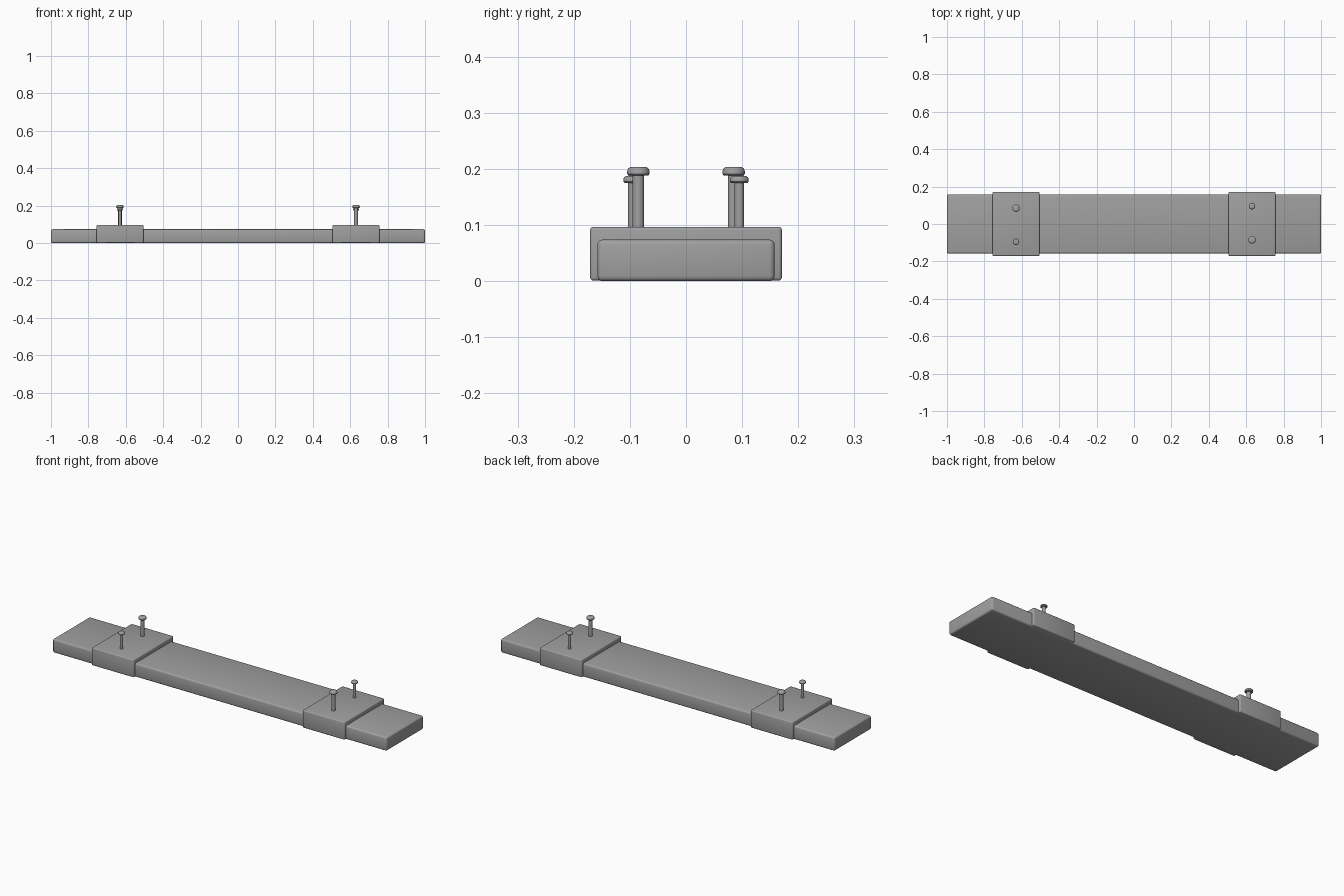
import bpy, bmesh, math

if "Cube" in bpy.data.objects:
    bpy.data.objects.remove(bpy.data.objects["Cube"])

grey = bpy.data.materials.new("mid_grey")
grey.diffuse_color = (0.35, 0.35, 0.35, 1)
grey.use_nodes = True
grey.node_tree.nodes["Principled BSDF"].inputs["Base Color"].default_value = grey.diffuse_color


def finish(name, bm):
    mesh = bpy.data.meshes.new(name)
    bm.to_mesh(mesh)
    bm.free()
    mesh.materials.append(grey)
    ob = bpy.data.objects.new(name, mesh)
    bpy.context.collection.objects.link(ob)
    bpy.context.view_layer.objects.active = ob
    ob.select_set(True)
    bpy.ops.object.shade_smooth_by_angle(angle=math.radians(35))
    ob.select_set(False)
    return ob


def rounded_box(name, x0, x1, half_y, z0, z1, bevel):
    bm = bmesh.new()
    bmesh.ops.create_cube(bm, size=1)
    for v in bm.verts:
        v.co = ((x0 + x1) / 2 + v.co.x * (x1 - x0), v.co.y * 2 * half_y,
                (z0 + z1) / 2 + v.co.z * (z1 - z0))
    bmesh.ops.bevel(bm, geom=bm.edges[:], offset=bevel, segments=3,
                    profile=0.5, affect='EDGES')
    return finish(name, bm)


def bolt(name, x, y, z0, shaft_r, head_r, head_z, top):
    # lathed shaft and rounded head
    h = top - head_z
    profile = [(0, z0), (shaft_r, z0), (shaft_r, head_z), (head_r * 0.85, head_z),
               (head_r, head_z + h * 0.2), (head_r, head_z + h * 0.5),
               (head_r * 0.92, head_z + h * 0.78), (head_r * 0.75, head_z + h * 0.94),
               (head_r * 0.5, top), (0, top)]
    bm = bmesh.new()
    vs = [bm.verts.new((r, 0, z)) for r, z in profile]
    es = [bm.edges.new(p) for p in zip(vs, vs[1:])]
    bmesh.ops.spin(bm, geom=vs + es, cent=(0, 0, 0), axis=(0, 0, 1),
                   angle=2 * math.pi, steps=24)
    bmesh.ops.remove_doubles(bm, verts=bm.verts[:], dist=1e-5)
    bmesh.ops.recalc_face_normals(bm, faces=bm.faces[:])
    bmesh.ops.translate(bm, verts=bm.verts[:], vec=(x, y, 0))
    return finish(name, bm)


# long plank
rounded_box("plank", -1, 1, 0.158, 0, 0.074, 0.009)

# two clamps with a large and a small bolt each, turned 180 degrees
for side, s in (("right", 1), ("left", -1)):
    a, b = sorted((s * 0.505, s * 0.757))
    rounded_box(side + "_clamp", a, b, 0.171, 0.001, 0.097, 0.006)
    bolt(side + "_large_bolt", s * 0.631, s * -0.085, 0.09, 0.0102, 0.02, 0.188, 0.204)
    bolt(side + "_small_bolt", s * 0.631, s * 0.095, 0.09, 0.0085, 0.0168, 0.175, 0.188)
